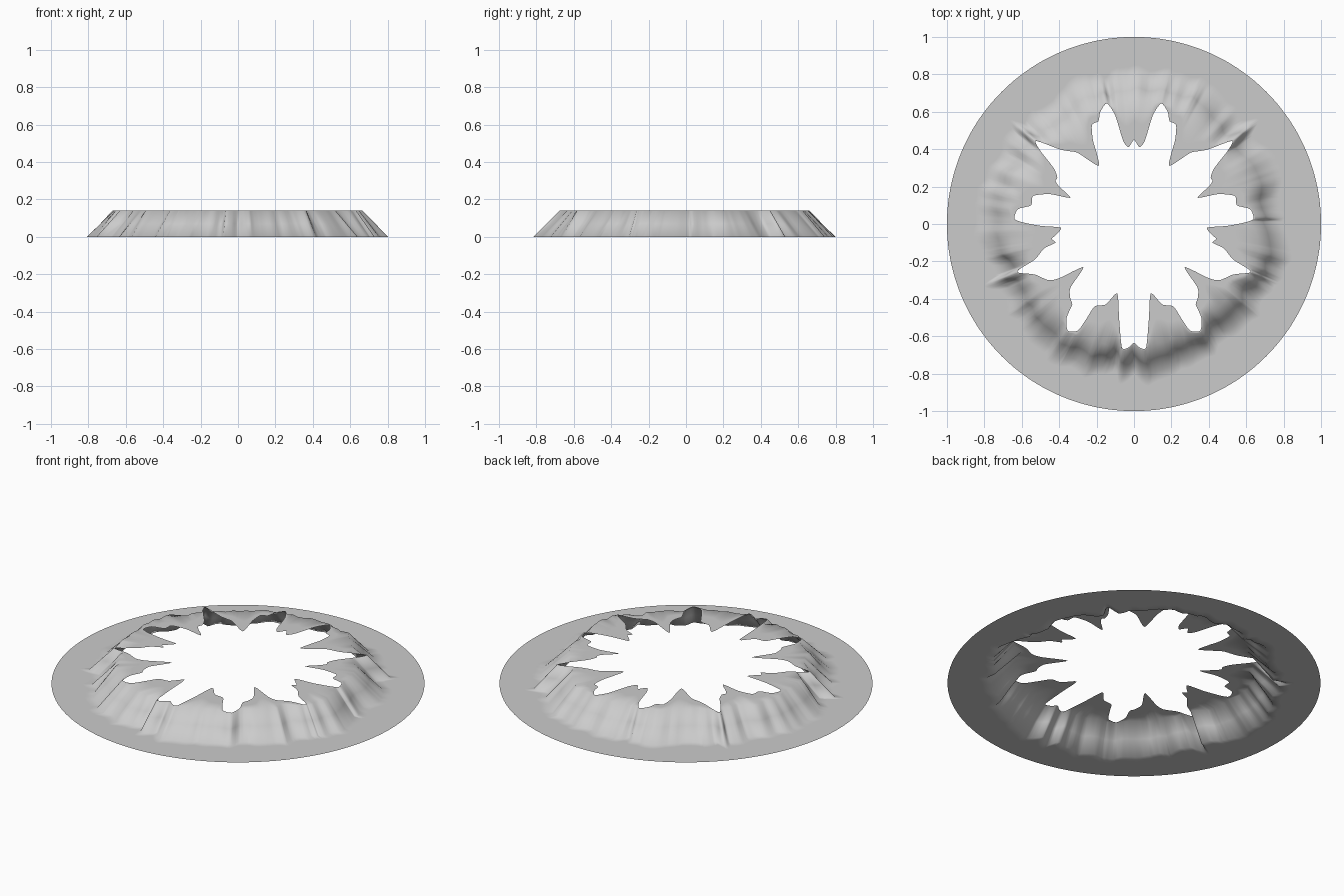
import bpy, bmesh, math, random
from mathutils import Vector

if "Cube" in bpy.data.objects:
    bpy.data.objects.remove(bpy.data.objects["Cube"])
random.seed(4)

# right half of the torn opening, back to front
half = [(0, .45), (.03, .41), (.06, .45), (.10, .58), (.145, .645), (.18, .60), (.19, .55),
        (.225, .53), (.22, .45), (.20, .38), (.19, .31), (.30, .38), (.35, .39), (.40, .40),
        (.525, .445), (.50, .39), (.43, .30), (.41, .25), (.42, .23), (.40, .20), (.34, .14),
        (.45, .16), (.54, .15), (.55, .10), (.62, .08), (.64, .03), (.60, .01), (.50, -.01),
        (.39, -.02), (.42, -.06), (.44, -.08), (.42, -.10), (.48, -.13), (.53, -.19),
        (.61, -.24), (.62, -.26), (.53, -.27), (.46, -.30), (.40, -.29), (.27, -.23),
        (.34, -.34), (.34, -.40), (.33, -.43), (.36, -.50), (.355, -.57), (.30, -.57),
        (.25, -.50), (.21, -.44), (.15, -.43), (.09, -.37), (.08, -.50), (.065, -.66),
        (.03, -.66), (0, -.635)]
loop = [Vector(p) for p in half + [(-x, y) for x, y in half[-2:0:-1]]]


def smooth_loop(pts, sub):
    """Closed soft spline through the points."""
    out, n = [], len(pts)
    for i in range(n):
        a, b, c, d = (pts[(i + k) % n] for k in (-1, 0, 1, 2))
        m0, m1 = (c - a) * .35, (d - b) * .35
        for k in range(sub):
            t = k / sub
            out.append(b * (2*t**3 - 3*t*t + 1) + m0 * (t**3 - 2*t*t + t)
                       + c * (3*t*t - 2*t**3) + m1 * (t**3 - t*t))
    return out


def folds(count):
    """Piecewise random function of angle, giving creased ridges."""
    vals = [random.uniform(-1, 1) for _ in range(count)]

    def f(a):
        u = (a / math.tau % 1) * count
        i = int(u)
        return vals[i % count] * (1 - u + i) + vals[(i + 1) % count] * (u - i)
    return f


big, fine, foot = folds(34), folds(110), folds(60)
H = .14

# crumpled sheet: flat torn lip, wrinkled slope, flat outer skirt
bm = bmesh.new()
rows = []
for p in smooth_loop(loop, 4):
    r, a = p.length, math.atan2(p.y, p.x)
    top = max(.648 + .03 * big(a) + .015 * fine(a), r + .008)
    base = min(max(top + .125 + .03 * foot(a), .74), .82)
    ring = [(r, H), ((r + top) / 2, H), (top, H), ((top + base) / 2, H / 2),
            (base, 0), (base + .05, 0), (1, 0)]
    rows.append([bm.verts.new((q * math.cos(a), q * math.sin(a), z)) for q, z in ring])
for i, row in enumerate(rows):
    nxt = rows[(i + 1) % len(rows)]
    for k in range(len(row) - 1):
        bm.faces.new((row[k], nxt[k], nxt[k + 1], row[k + 1]))
bm.normal_update()
if sum(f.normal.z for f in bm.faces) < 0:
    bmesh.ops.reverse_faces(bm, faces=bm.faces[:])
for f in bm.faces:
    f.smooth = True
mesh = bpy.data.meshes.new("torn_rim")
bm.to_mesh(mesh)
bm.free()
obj = bpy.data.objects.new("torn_rim", mesh)
bpy.context.collection.objects.link(obj)
